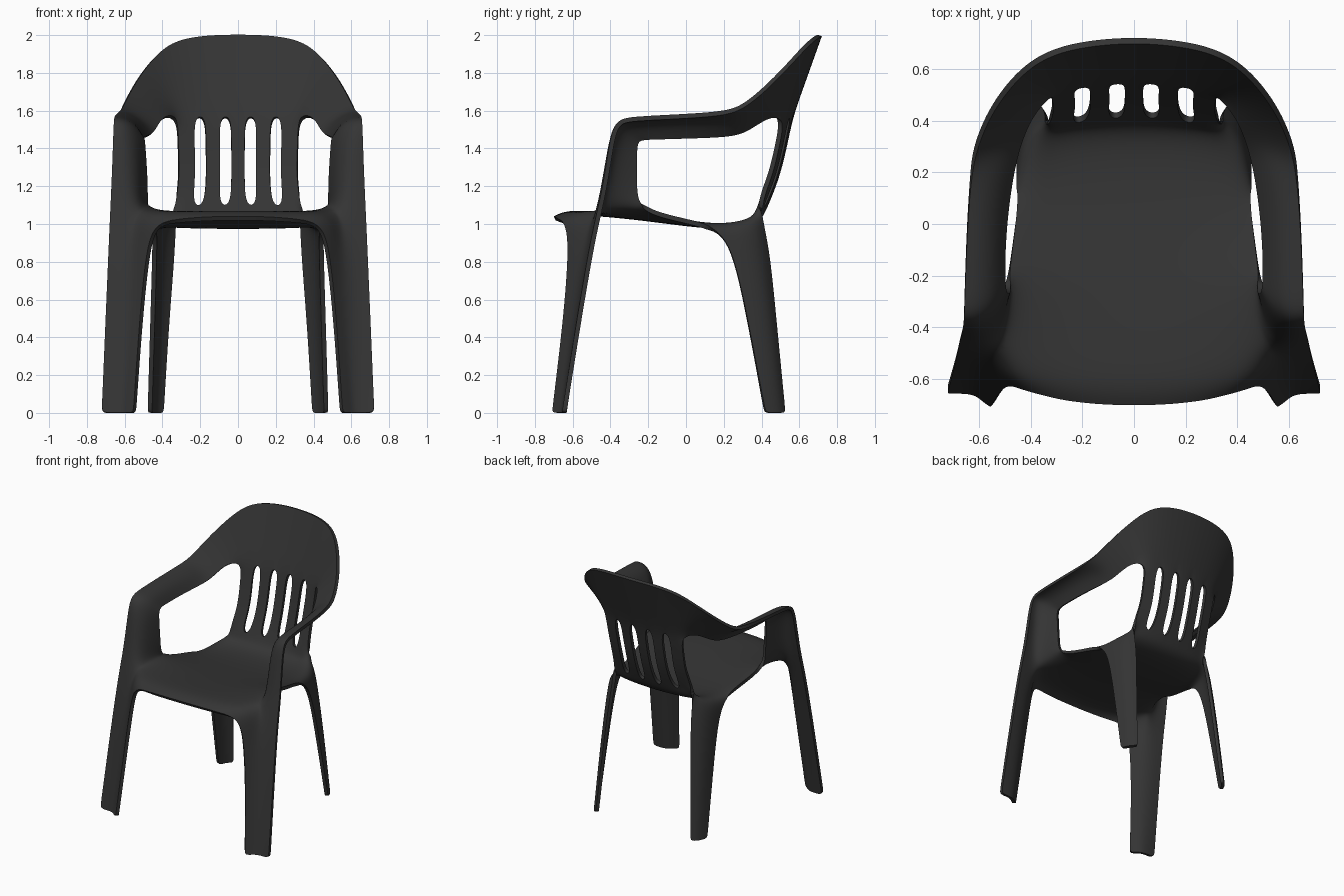
import bpy, bmesh, math
from mathutils import Vector as V

if "Cube" in bpy.data.objects:
    bpy.data.objects.remove(bpy.data.objects["Cube"])

bm = bmesh.new()


def grid(rows, holes=()):
    """Quad patch through rows of points; columns in `holes` stay open."""
    vs = [[bm.verts.new(p) for p in r] for r in rows]
    for a, b in zip(vs, vs[1:]):
        for i in range(len(a) - 1):
            if i not in holes:
                bm.faces.new((a[i], a[i + 1], b[i + 1], b[i]))


def level(z, pts):
    return [V((x, y, z)) for x, y in pts]


def foot(rows):
    """Support row just above the floor keeps the foot square."""
    return [rows[0], [a.lerp(b, 0.08) for a, b in zip(rows[0], rows[1])]] + rows[1:]


# Columns of the backrest from the post to the centre line (slot edges)
cols = [0.32, 0.234, 0.172, 0.098, 0.036, 0.0]
frac = [c / cols[0] for c in cols]

# Backrest slats: z, y at centre, half width
back = []
for z, y, w in [(1.57, .555, .32), (1.42, .525, .318), (1.25, .485, .31), (1.09, .42, .335)]:
    back.append([V((f * w, y - 0.4 * (f * w) ** 2, z)) for f in frac])
grid(back, holes=(1, 3))

# Seat: outer edge point and centre y, z of each row, from rear to front lip
seat = [back[-1]]
for o, cy, cz in [((.38, .36, 1.04), .385, 1.02), ((.428, .27, 1.005), .30, .985),
                  ((.442, .13, .99), .13, .985), ((.468, -.08, 1.03), -.08, 1.01),
                  ((.492, -.25, 1.085), -.27, 1.035), ((.53, -.47, 1.065), -.48, 1.055),
                  ((.485, -.575, 1.04), -.63, 1.062), ((.43, -.63, 1.0), -.695, 1.03)]:
    seat.append([V((f * o[0], cy + (o[1] - cy) * f ** 2.5, cz + (o[2] - cz) * f ** 2.5))
                 for f in frac])
grid(seat)
edge = [r[0] for r in seat]

# Rear leg hangs from the rear corner of the seat
grid(foot([
    level(0.0, [(.40, .517), (.432, .495), (.452, .46), (.467, .418)]),
    level(0.5, [(.37, .468), (.415, .44), (.44, .39), (.452, .325)]),
    level(0.9, [(.337, .43), (.40, .385), (.43, .315), (.44, .24)])]) + [edge[:4]])

# Front leg: outer edge to inner edge, joining the front corner of the seat
hip = [V((.675, -.46, 1.06)), V((.60, -.47, 1.06))]
grid(foot([
    level(0.0, [(.722, -.645), (.66, -.643), (.61, -.65), (.58, -.675), (.547, -.70)]),
    level(0.5, [(.70, -.565), (.63, -.57), (.575, -.59), (.54, -.615), (.513, -.64)]),
    level(0.88, [(.683, -.50), (.61, -.51), (.55, -.535), (.505, -.575), (.475, -.612)])])
    + [hip + edge[6:9]])

# Arm support and armrest: one ribbon from the seat corner to the backrest
arm = [hip + [edge[6], edge[5]],
       level(1.19, [(.668, -.43), (.60, -.445), (.535, -.41), (.487, -.265)]),
       level(1.40, [(.66, -.398), (.60, -.41), (.54, -.37), (.50, -.265)])]
for row in [((.657, -.37, 1.54), (.61, -.375, 1.54), (.55, -.33, 1.51), (.505, -.255, 1.452)),
            ((.655, -.29, 1.557), (.61, -.28, 1.555), (.55, -.25, 1.525), (.51, -.18, 1.452)),
            ((.645, 0, 1.57), (.60, 0, 1.565), (.545, 0, 1.53), (.503, 0, 1.458)),
            ((.63, .2, 1.585), (.585, .2, 1.575), (.525, .2, 1.54), (.475, .2, 1.465))]:
    arm.append([V(p) for p in row])

# Upper backrest: straight ribs from the top rim down to the slots
rim = [(.613, .30, 1.615), (.56, .43, 1.725), (.475, .55, 1.85), (.38, .635, 1.945),
       (.27, .68, 1.982), (.15, .70, 1.995), (.06, .707, 1.998), (0, .708, 1.998)]
lower = [V((.445, .31, 1.485)), V((.40, .425, 1.575))] + back[0]
for top, low in zip(rim, lower):
    arm.append([V(top).lerp(low, t) for t in (0, .33, .67, 1)])
grid(arm)

bmesh.ops.remove_doubles(bm, verts=bm.verts, dist=1e-4)
bmesh.ops.recalc_face_normals(bm, faces=bm.faces)
mesh = bpy.data.meshes.new("chair_shell")
bm.to_mesh(mesh)
bm.free()

# One moulded shell: mirror, smooth, thicken
chair = bpy.data.objects.new("chair_shell", mesh)
bpy.context.collection.objects.link(chair)
chair.modifiers.new("mirror", 'MIRROR')
sub = chair.modifiers.new("smooth", 'SUBSURF')
sub.levels = sub.render_levels = 3
wall = chair.modifiers.new("wall", 'SOLIDIFY')
wall.thickness = 0.024
wall.offset = 0

mat = bpy.data.materials.new("dark_plastic")
mat.diffuse_color = (0.035, 0.035, 0.035, 1)
mat.use_nodes = True
mat.node_tree.nodes["Principled BSDF"].inputs["Base Color"].default_value = mat.diffuse_color
mesh.materials.append(mat)

bpy.context.view_layer.objects.active = chair
chair.select_set(True)
bpy.ops.object.convert(target='MESH')
bpy.ops.object.shade_smooth_by_angle(angle=math.radians(40))
